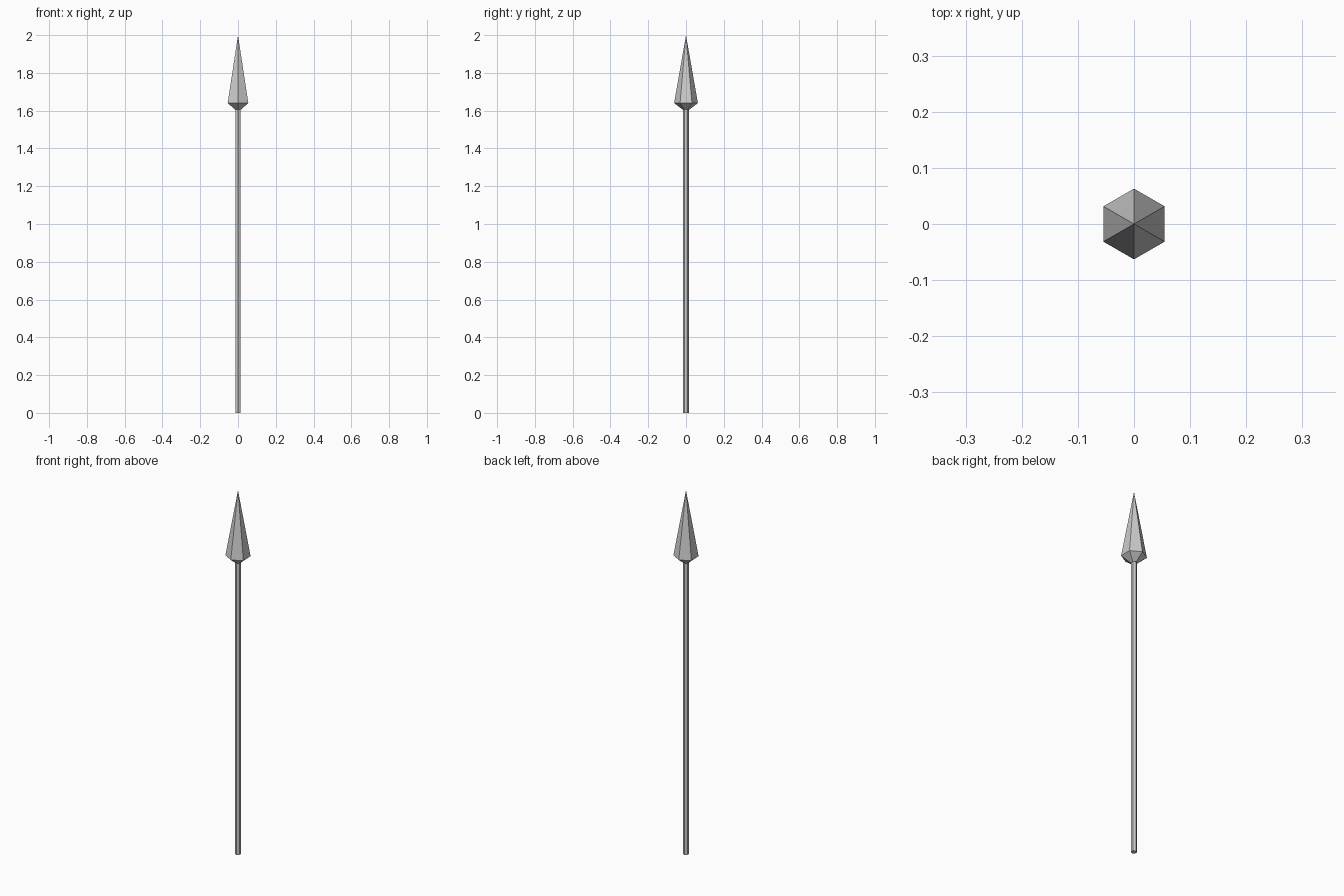
import bpy, bmesh
from math import sin, cos, pi

if "Cube" in bpy.data.objects:
    bpy.data.objects.remove(bpy.data.objects["Cube"])

SIDES = 6


def lathe(name, profile):
    """Revolve (radius, z) points into a flat-faced six-sided solid; corners on +-y."""
    bm = bmesh.new()
    rings = []
    for r, z in profile:
        if r == 0:
            rings.append([bm.verts.new((0, 0, z))] * SIDES)
        else:
            angles = [pi / 2 + 2 * pi * i / SIDES for i in range(SIDES)]
            rings.append([bm.verts.new((r * cos(a), r * sin(a), z)) for a in angles])
    for low, high in zip(rings, rings[1:]):
        for i in range(SIDES):
            j = (i + 1) % SIDES
            bm.faces.new(dict.fromkeys((low[i], low[j], high[j], high[i])))
    for ring in (rings[0], rings[-1]):
        if len(set(ring)) == SIDES:
            bm.faces.new(ring)
    bmesh.ops.recalc_face_normals(bm, faces=bm.faces)
    mesh = bpy.data.meshes.new(name)
    bm.to_mesh(mesh)
    bm.free()
    obj = bpy.data.objects.new(name, mesh)
    bpy.context.collection.objects.link(obj)
    return obj


# Long thin pole
lathe("shaft", [(0.015, 0), (0.015, 1.61)])

# Pointed head with a short taper down to the pole
lathe("spearhead", [(0.017, 1.605), (0.063, 1.64), (0, 2.0)])
